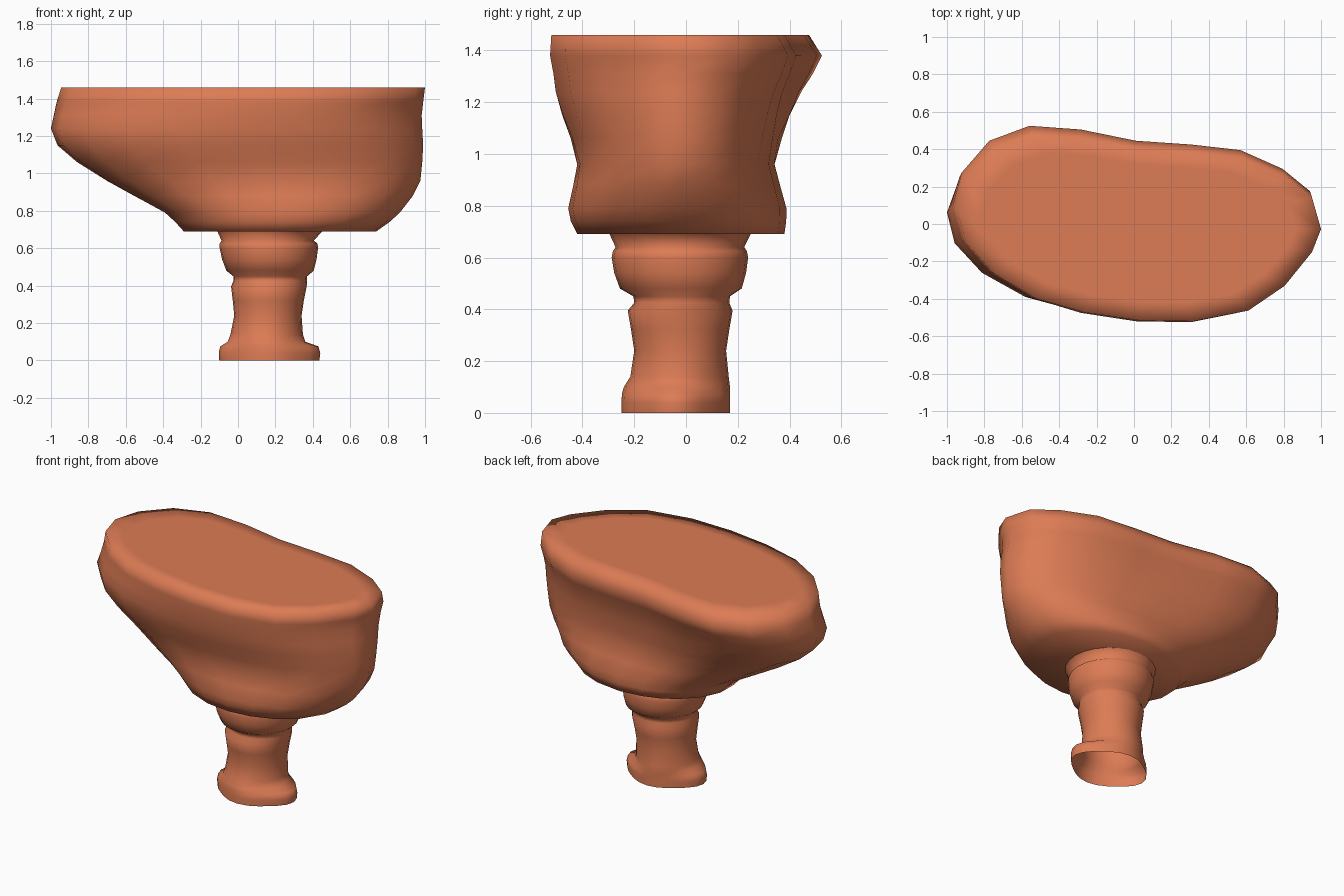
import bpy, bmesh, math

if "Cube" in bpy.data.objects:
    bpy.data.objects.remove(bpy.data.objects["Cube"])

mat = bpy.data.materials.new("terracotta")
mat.diffuse_color = (0.72, 0.2, 0.09, 1)
mat.use_nodes = True
mat.node_tree.nodes["Principled BSDF"].inputs["Base Color"].default_value = mat.diffuse_color


def finish(name, bm):
    bmesh.ops.recalc_face_normals(bm, faces=bm.faces)
    me = bpy.data.meshes.new(name)
    bm.to_mesh(me)
    bm.free()
    me.shade_smooth()
    me.materials.append(mat)
    ob = bpy.data.objects.new(name, me)
    bpy.context.collection.objects.link(ob)
    return ob


def fit(outline, x0, x1, y0, y1, z):
    """Stretch an outline so its bounds match the given box at height z."""
    xs, ys = [p[0] for p in outline], [p[1] for p in outline]
    sx = (x1 - x0) / (max(xs) - min(xs))
    sy = (y1 - y0) / (max(ys) - min(ys))
    return [(x0 + (x - min(xs)) * sx, y0 + (y - min(ys)) * sy, z) for x, y in outline]


def loft(bm, sections):
    rings = [[bm.verts.new(p) for p in s] for s in sections]
    for a, b in zip(rings, rings[1:]):
        for i in range(len(a)):
            j = (i + 1) % len(a)
            bm.faces.new((a[i], a[j], b[j], b[i]))
    return rings


# Bowl-like head: lopsided oval rim blending into an ellipse underneath
rim = [(1, 0), (.95, .18), (.8, .3), (.57, .4), (.3, .43), (0, .45), (-.3, .51),
       (-.58, .53), (-.8, .45), (-.95, .28), (-1, .1), (-.95, -.08), (-.8, -.25),
       (-.57, -.39), (-.3, -.47), (0, -.515), (.3, -.52), (.6, -.46), (.8, -.32), (.95, -.13)]
angles = [math.atan2(y / .525, x) for x, y in rim]
oval = [(math.cos(a), .525 * math.sin(a)) for a in angles]

# z, left, right, front, back, blend towards ellipse
head = [(.69, -.29, .74, -.42, .38, 1), (.74, -.335, .81, -.445, .387, 1),
        (.79, -.39, .865, -.455, .388, .95), (.88, -.555, .935, -.435, .363, .85),
        (.96, -.7, .975, -.42, .342, .7), (1.06, -.86, .985, -.445, .37, .5),
        (1.15, -.965, .99, -.478, .4, .3), (1.24, -1, .985, -.503, .445, .15),
        (1.31, -.985, .982, -.512, .49, .05), (1.38, -.97, .99, -.525, .525, 0),
        (1.46, -.945, 1, -.52, .475, 0)]
sections = []
for z, x0, x1, y0, y1, t in head:
    mix = [(a[0] * (1 - t) + b[0] * t, a[1] * (1 - t) + b[1] * t) for a, b in zip(rim, oval)]
    sections.append(fit(mix, x0, x1, y0, y1, z))
# flat border ring so the smooth shading softens only the rim
sections.append([(.03 + (x - .03) * .86, (y + .02) * .8 - .02, z) for x, y, z in sections[-1]])
bm = bmesh.new()
rings = loft(bm, sections)
bm.faces.new(rings[0])
bm.faces.new(rings[-1])
finish("head", bm)

# Turned stem with collar and a lobed foot, open underneath
# z, left, right, front, back, lobe depth
stem = [(0, -.1, .435, -.25, .17, .09), (.04, -.103, .44, -.25, .17, .09),
        (.075, -.095, .43, -.247, .17, .09), (.1, -.055, .36, -.24, .17, .05),
        (.14, -.04, .347, -.215, .165, .02), (.24, -.02, .34, -.2, .155, 0),
        (.32, -.028, .352, -.212, .167, 0), (.395, -.037, .367, -.225, .18, 0),
        (.425, -.025, .37, -.2, .167, 0), (.45, -.025, .37, -.203, .17, 0),
        (.48, -.062, .405, -.255, .215, 0), (.54, -.085, .42, -.277, .232, 0),
        (.6, -.098, .428, -.287, .24, 0), (.625, -.098, .425, -.282, .235, 0),
        (.64, -.088, .405, -.272, .225, 0), (.69, -.11, .45, -.295, .25, 0)]
N = 24
sections = []
for z, x0, x1, y0, y1, lobe in stem:
    outline = []
    for i in range(N):
        a = 2 * math.pi * i / N
        r = 1 - lobe * math.sin(2 * a) ** 2
        outline.append((r * math.cos(a), r * math.sin(a)))
    sections.append(fit(outline, x0, x1, y0, y1, z))
bm = bmesh.new()
loft(bm, sections)
finish("stem", bm)
